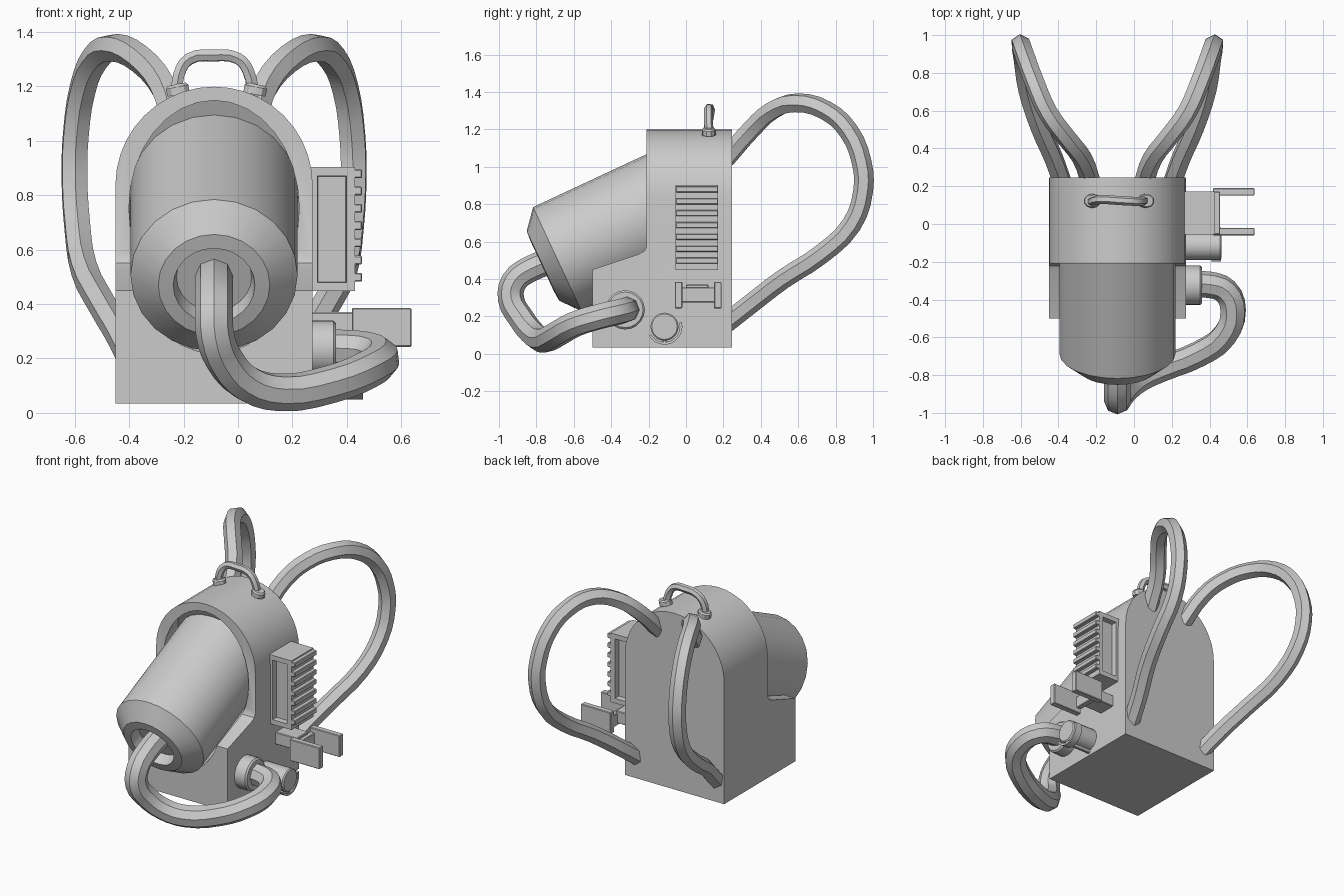
import bpy, bmesh, math
from mathutils import Matrix, Vector

if "Cube" in bpy.data.objects:
    bpy.data.objects.remove(bpy.data.objects["Cube"])

CX = -0.088                      # symmetry plane of the pack
TILT = math.radians(-65)         # canister axis, leaning forward and down
TIP = Vector((CX, -0.765, 0.47))  # centre of the canister's front end
AXIS = Matrix.Translation(TIP) @ Matrix.Rotation(TILT, 4, 'X')


def finish(name, bm, angle=32):
    bmesh.ops.recalc_face_normals(bm, faces=bm.faces)
    me = bpy.data.meshes.new(name)
    bm.to_mesh(me)
    bm.free()
    ob = bpy.data.objects.new(name, me)
    bpy.context.collection.objects.link(ob)
    smooth(ob, angle)
    return ob


def activate(ob):
    bpy.ops.object.select_all(action='DESELECT')
    ob.select_set(True)
    bpy.context.view_layer.objects.active = ob


def smooth(ob, angle=32):
    activate(ob)
    bpy.ops.object.shade_smooth_by_angle(angle=math.radians(angle))


def prism(name, pts, vec):
    bm = bmesh.new()
    f = bm.faces.new([bm.verts.new(p) for p in pts])
    r = bmesh.ops.extrude_face_region(bm, geom=[f], use_keep_orig=True)
    vs = [g for g in r['geom'] if isinstance(g, bmesh.types.BMVert)]
    bmesh.ops.translate(bm, verts=vs, vec=vec)
    return finish(name, bm)


def lathe(name, prof, n, mat):
    """Revolve (radius, height) pairs about local z; zero radius closes an end."""
    bm = bmesh.new()
    rings = []
    for r, h in prof:
        k = 1 if r == 0 else n
        rings.append([bm.verts.new(mat @ Vector((r * math.sin(2 * math.pi * i / n),
                      r * math.cos(2 * math.pi * i / n), h))) for i in range(k)])
    for a, b in zip(rings, rings[1:]):
        for i in range(n):
            j = (i + 1) % n
            q = [a[i % len(a)], a[j % len(a)], b[j % len(b)], b[i % len(b)]]
            bm.faces.new(list(dict.fromkeys(q)))
    return finish(name, bm)


def box_bm(x0, x1, y0, y1, z0, z1):
    bm = bmesh.new()
    m = Matrix.Translation(((x0 + x1) / 2, (y0 + y1) / 2, (z0 + z1) / 2))
    bmesh.ops.create_cube(bm, size=1, matrix=m @ Matrix.Diagonal((x1 - x0, y1 - y0, z1 - z0, 1)))
    return bm


def box(name, *dims):
    bm = box_bm(*dims)
    bmesh.ops.bevel(bm, geom=bm.edges[:], offset=0.004, segments=1, affect='EDGES')
    return finish(name, bm)


def tube(name, pts, radius, sides, res=3):
    cu = bpy.data.curves.new(name, 'CURVE')
    cu.dimensions = '3D'
    cu.resolution_u = res
    cu.bevel_depth = radius
    cu.bevel_resolution = (sides - 4) // 2
    cu.use_fill_caps = True
    sp = cu.splines.new('BEZIER')
    sp.bezier_points.add(len(pts) - 1)
    for bp, p in zip(sp.bezier_points, pts):
        bp.co = p
        bp.handle_left_type = bp.handle_right_type = 'AUTO'
    ob = bpy.data.objects.new(name, cu)
    bpy.context.collection.objects.link(ob)
    activate(ob)
    bpy.ops.object.convert(target='MESH')
    ob = bpy.context.view_layer.objects.active
    smooth(ob)
    return ob


def boolean(ob, other, op):
    activate(ob)
    m = ob.modifiers.new(op, 'BOOLEAN')
    m.operation, m.object, m.solver = op, other, 'EXACT'
    bpy.ops.object.modifier_apply(modifier=m.name)
    bpy.data.objects.remove(other)


# body: arched front outline crossed with the stepped side outline
R, SPRING = 0.3625, 0.836
arch = [(CX - R, -0.6, 0.035), (CX + R, -0.6, 0.035)]
arch += [(CX + R * math.cos(math.pi * i / 20), -0.6, SPRING + R * math.sin(math.pi * i / 20))
         for i in range(21)]
body = prism("body", arch, (0, 1.0, 0))
side = [(-0.5, -0.1), (0.245, -0.1), (0.245, 1.4), (-0.21, 1.4), (-0.21, 0.575),
        (-0.222, 0.55), (-0.255, 0.532), (-0.5, 0.45)]
boolean(body, prism("side_cutter", [(-1, y, z) for y, z in side], (2, 0, 0)), 'INTERSECT')

# cradle scooped out along the canister axis
scoop = AXIS @ Matrix.Translation((0, -0.02, 0)) @ Matrix.Diagonal((0.313, 0.36, 1, 1))
boolean(body, lathe("scoop_cutter", [(0, -0.3), (1, -0.3), (1, 0.82), (0, 0.82)], 32, scoop),
        'DIFFERENCE')
smooth(body)

# canister with chamfered end and hose socket
lathe("canister", [(0, 0.86), (0.307, 0.86), (0.307, 0.085), (0.205, 0.0), (0.15, -0.004),
                   (0.138, 0.07), (0, 0.07)], 24, AXIS)

# hose from canister to side fitting
tube("hose", [(CX, -0.69, 0.505), (CX, -0.83, 0.455), (CX, -0.92, 0.385), (-0.085, -0.935, 0.29),
              (-0.05, -0.885, 0.195), (0.03, -0.82, 0.11), (0.15, -0.765, 0.075),
              (0.34, -0.69, 0.105), (0.48, -0.59, 0.16), (0.525, -0.46, 0.2),
              (0.485, -0.355, 0.225), (0.40, -0.322, 0.235), (0.3, -0.322, 0.235)], 0.07, 8)


def side_mat(y, z):
    return Matrix.Translation((0, y, z)) @ Matrix.Rotation(math.pi / 2, 4, 'Y')


# side fittings
lathe("hose_fitting", [(0, 0.25), (0.105, 0.25), (0.105, 0.35), (0.095, 0.36), (0, 0.36)],
      20, side_mat(-0.325, 0.235))
lathe("side_knob", [(0, 0.25), (0.075, 0.25), (0.075, 0.455), (0.068, 0.462), (0, 0.462)],
      20, side_mat(-0.115, 0.145))
angles = [math.radians(-150 + 165 * i / 12) for i in range(13)]
ring = [(r * math.cos(a) - 0.115, r * math.sin(a) + 0.145)
        for r, seq in ((0.096, angles), (0.082, angles[::-1])) for a in seq]
prism("knob_guard", [(0.41, y, z) for y, z in ring], (0.05, 0, 0))
box("knob_guard_arm", 0.26, 0.455, -0.125, -0.105, 0.05, 0.075)

# radiator: recessed front and back panels, ribs on the outer face
bm = box_bm(0.26, 0.43, -0.055, 0.172, 0.447, 0.903)
bm.normal_update()
for thick, depth in ((0.045, 0), (0.004, -0.035)):
    if thick > 0.01:
        panels = [f for f in bm.faces if abs(f.normal.y) > 0.9]
    bmesh.ops.inset_individual(bm, faces=panels, thickness=thick, depth=depth)
finish("radiator", bm)
for i in range(7):
    z = 0.482 + i * 0.0635
    box("radiator_rib_%d" % (i + 1), 0.42, 0.456, -0.055, 0.172, z, z + 0.032)

# forked tool holder
box("holder_stem", 0.26, 0.43, 0.0, 0.12, 0.29, 0.37)
box("holder_plate", 0.418, 0.455, -0.05, 0.18, 0.275, 0.355)
for label, y in (("front", -0.06), ("back", 0.15)):
    box("holder_prong_" + label, 0.418, 0.638, y, y + 0.04, 0.243, 0.385)

# shoulder straps, mirrored
strap = [(0.05, 0.21, 1.04), (0.10, 0.35, 1.2), (0.185, 0.46, 1.3), (0.28, 0.59, 1.342),
         (0.35, 0.75, 1.30), (0.395, 0.87, 1.19), (0.42, 0.94, 1.02), (0.425, 0.947, 0.87),
         (0.415, 0.885, 0.69), (0.39, 0.72, 0.53), (0.325, 0.52, 0.4), (0.25, 0.35, 0.27),
         (0.2, 0.21, 0.16)]
for label, s in (("right", 1), ("left", -1)):
    tube("strap_" + label, [(CX + s * (x - CX), y, z) for x, y, z in strap], 0.053, 6)

# carry handle with two foot pads
tube("carry_handle", [(-0.222, 0.12, 1.16), (-0.218, 0.12, 1.24), (-0.18, 0.13, 1.3),
                      (-0.09, 0.125, 1.313), (0.0, 0.12, 1.302), (0.036, 0.12, 1.26),
                      (0.058, 0.125, 1.16)], 0.024, 6)
for label, x, lean in (("left", -0.218, -0.2), ("right", 0.06, 0.2)):
    m = Matrix.Translation((x, 0.122, 1.17)) @ Matrix.Rotation(lean, 4, 'Y')
    lathe("handle_foot_" + label, [(0, 0), (0.044, 0), (0.044, 0.028), (0.036, 0.038), (0, 0.038)],
          10, m @ Matrix.Diagonal((1, 0.85, 1, 1)))
